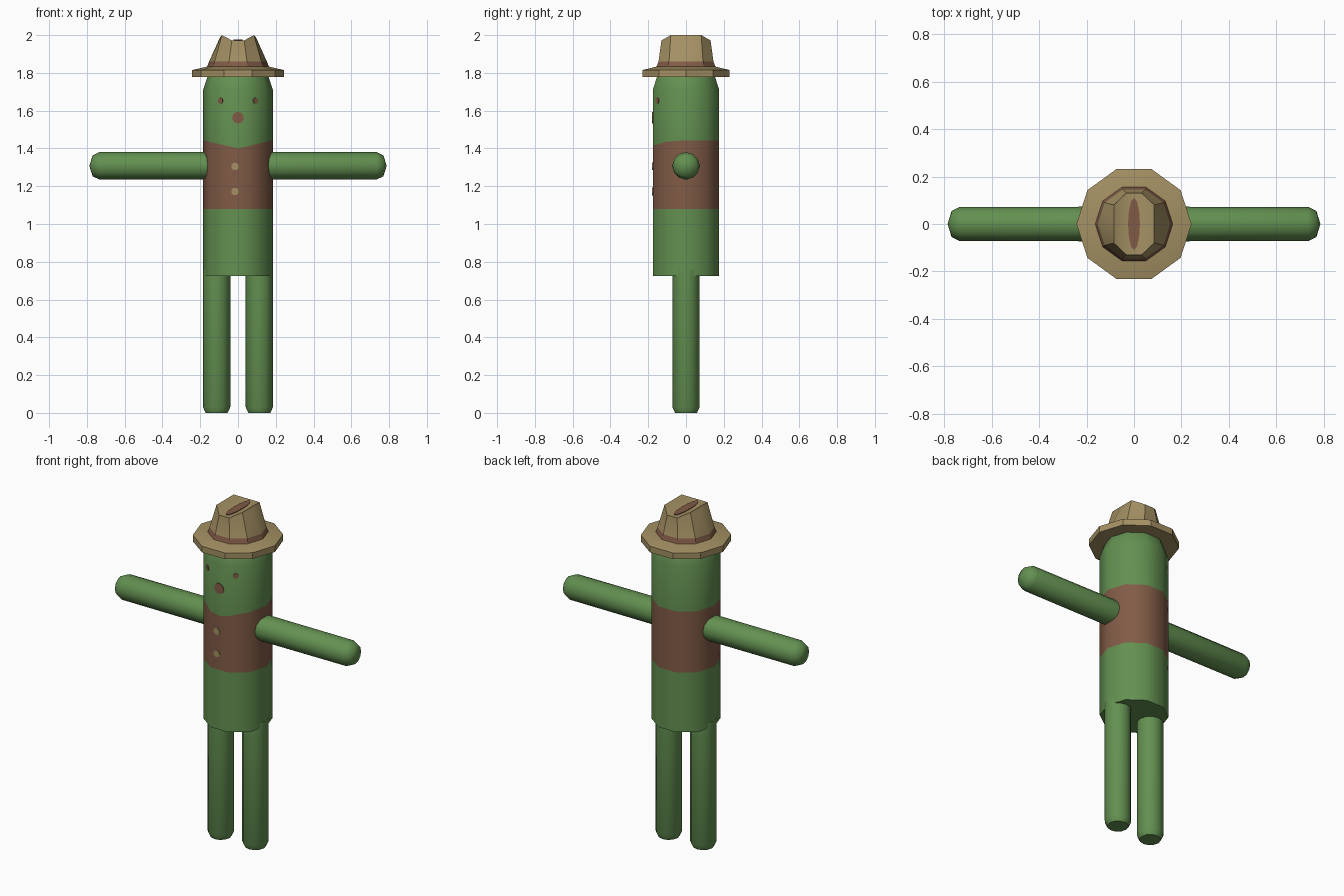
import bpy, bmesh
from math import cos, sin, pi, radians
from mathutils import Matrix, Vector

if "Cube" in bpy.data.objects:
    bpy.data.objects.remove(bpy.data.objects["Cube"])


def material(name, rgb):
    m = bpy.data.materials.new(name)
    m.use_nodes = True
    m.diffuse_color = (*rgb, 1)
    m.node_tree.nodes["Principled BSDF"].inputs["Base Color"].default_value = (*rgb, 1)
    return m


GREEN = material("leaf green", (0.125, 0.28, 0.082))
BROWN = material("vest brown", (0.22, 0.105, 0.062))
TAN = material("straw tan", (0.37, 0.28, 0.125))


def finish(name, bm, mats, angle=40):
    bmesh.ops.remove_doubles(bm, verts=bm.verts, dist=0.0005)
    bmesh.ops.recalc_face_normals(bm, faces=bm.faces)
    mesh = bpy.data.meshes.new(name)
    bm.to_mesh(mesh)
    bm.free()
    for m in mats:
        mesh.materials.append(m)
    ob = bpy.data.objects.new(name, mesh)
    bpy.context.collection.objects.link(ob)
    bpy.ops.object.select_all(action="DESELECT")
    ob.select_set(True)
    bpy.context.view_layer.objects.active = ob
    bpy.ops.object.shade_smooth_by_angle(angle=radians(angle))
    return ob


def loft(profile, sides=10, matrix=Matrix()):
    """Closed stack of rings from (radius, height) pairs."""
    bm = bmesh.new()
    rings = []
    for r, h in profile:
        angles = [2 * pi * i / sides for i in range(sides)]
        rings.append([bm.verts.new(matrix @ Vector((r * cos(a), r * sin(a), h))) for a in angles])
    for a, b in zip(rings, rings[1:]):
        for i in range(sides):
            j = (i + 1) % sides
            bm.faces.new((a[i], a[j], b[j], b[i]))
    bm.faces.new(rings[0])
    bm.faces.new(rings[-1])
    return bm, rings


def cut(bm, faces, point, normal):
    geom = set(faces)
    for f in faces:
        geom.update(f.edges, f.verts)
    bmesh.ops.bisect_plane(bm, geom=list(geom), plane_co=point, plane_no=normal, dist=1e-5)


# Torso and head, with the vest cut into its sides
VEST_LOW, VEST_TOP, NECK, SLOPE = 1.08, 1.442, 1.40, 0.235
bm, _ = loft([(0.185, 0.725), (0.185, 1.71), (0.161, 1.78), (0.14, 1.81)])
cut(bm, bm.faces[:], (0, 0, VEST_LOW), (0, 0, 1))
cut(bm, bm.faces[:], (0, 0, 0), (1, 0, 0))
cut(bm, [f for f in bm.faces if f.calc_center_median().y > 0], (0, 0, VEST_TOP), (0, 0, 1))
for s in (-1, 1):
    front = [f for f in bm.faces if f.calc_center_median().y < 0 and f.calc_center_median().x * s > 0]
    cut(bm, front, (0, 0, NECK), (-s * SLOPE, 0, 1))
for f in bm.faces:
    c = f.calc_center_median()
    top = VEST_TOP if c.y > 0 else NECK + SLOPE * abs(c.x)
    f.material_index = int(VEST_LOW < c.z < top and abs(f.normal.z) < 0.9)
finish("torso", bm, [GREEN, BROWN])

# Arms and legs
for side, s in (("left", 1), ("right", -1)):
    turn = Matrix.Translation((0, 0, 1.308)) @ Matrix.Rotation(s * pi / 2, 4, "Y")
    bm, _ = loft([(0.073, 0.12), (0.072, 0.735), (0.055, 0.77), (0.0, 0.787)], 12, turn)
    finish(side + "_arm", bm, [GREEN], 60)
    bm, _ = loft([(0.058, 0), (0.072, 0.03), (0.072, 0.76)], 12, Matrix.Translation((s * 0.113, 0, 0)))
    finish(side + "_leg", bm, [GREEN], 40)

# Hat brim
bm, _ = loft([(0.243, 1.778), (0.243, 1.815), (0.16, 1.834)])
finish("hat_brim", bm, [TAN], 30)

# Hat crown: band at the base, pinched top with a crease running front to back
bm, rings = loft([(0.165, 1.83), (0.153, 1.86), (0.105, 2.0)])
bm.faces.ensure_lookup_table()
for f in bm.faces[:10]:
    f.material_index = 1
bmesh.ops.delete(bm, geom=[bm.faces[-1]], context="FACES_ONLY")
rim = rings[-1]
for v in rim:
    v.co.y *= 1.3
    if abs(v.co.x) < 0.05:
        v.co.z = 1.972
    elif abs(v.co.y) < 0.01:
        v.co.x *= 0.9
        v.co.z = 1.99
bm.faces.new((rim[2], rim[3], rim[7], rim[8]))
for a, b, c, d, e in ((8, 9, 0, 1, 2), (3, 4, 5, 6, 7)):
    bm.faces.new((rim[a], rim[b], rim[d], rim[e]))
    bm.faces.new((rim[b], rim[c], rim[d]))
finish("hat_crown", bm, [TAN, BROWN], 30)


def plate(name, mat, centre, radius, turn=Matrix(), stretch=1):
    """Thin painted disc facing up before turning."""
    m = Matrix.Translation(centre) @ turn @ Matrix.Diagonal((1, stretch, 1, 1))
    bm, _ = loft([(radius, -0.003), (radius, 0.003)], 12, m)
    finish(name, bm, [mat], 30)


# Crease stripe, face and buttons
plate("crease_stripe", BROWN, (0, 0, 1.973), 0.025, stretch=4.4)
face_front = Matrix.Rotation(pi / 2, 4, "X")
plate("nose", BROWN, (0, -0.176, 1.563), 0.031, face_front)
for side, s in (("left", 1), ("right", -1)):
    plate(side + "_eye", BROWN, (s * 0.092, -0.151, 1.653), 0.016,
          Matrix.Rotation(s * radians(36), 4, "Z") @ face_front)
for name, z in (("upper_button", 1.305), ("lower_button", 1.172)):
    plate(name, TAN, (-0.016, -0.176, z), 0.02, face_front)
